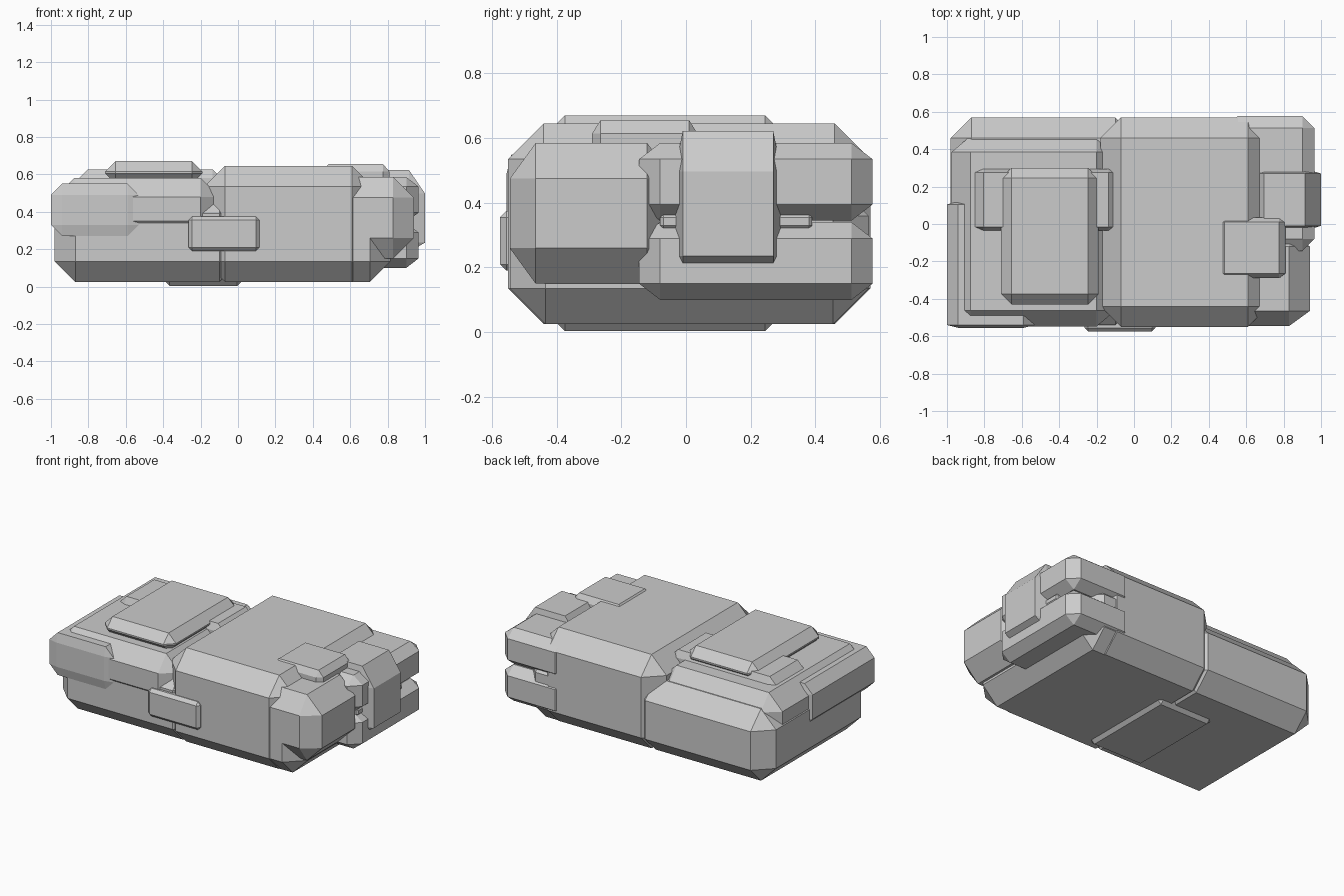
import bpy, bmesh
from itertools import product

cube = bpy.data.objects.get("Cube")
if cube:
    bpy.data.objects.remove(cube, do_unlink=True)

grey = bpy.data.materials.new("stone grey")
grey.use_nodes = True
grey.diffuse_color = (0.6, 0.6, 0.6, 1)
grey.node_tree.nodes["Principled BSDF"].inputs["Base Color"].default_value = (0.6, 0.6, 0.6, 1)


def block(name, xs, ys, zs, c, cut_top=None):
    """Box with all edges and corners cut; c is one size or a size per axis."""
    cx, cy, cz = c if isinstance(c, tuple) else (c, c, c)
    bm = bmesh.new()
    for i, j, k in product((0, 1), repeat=3):
        x, y, z = xs[i], ys[j], zs[k]
        ix = x + cx * (1 - 2 * i)
        iy = y + cy * (1 - 2 * j)
        iz = z + (cut_top if k and cut_top else cz) * (1 - 2 * k)
        for p in ((x, iy, iz), (ix, y, iz), (ix, iy, z)):
            bm.verts.new(p)
    hull = bmesh.ops.convex_hull(bm, input=bm.verts)
    bmesh.ops.dissolve_limit(bm, angle_limit=0.01, verts=bm.verts, edges=bm.edges)
    bmesh.ops.recalc_face_normals(bm, faces=bm.faces)
    mesh = bpy.data.meshes.new(name)
    bm.to_mesh(mesh)
    bm.free()
    mesh.materials.append(grey)
    ob = bpy.data.objects.new(name, mesh)
    bpy.context.collection.objects.link(ob)


# Large body on the +x half
block("tall_body", (-0.18, 0.72), (-0.55, 0.57), (0.025, 0.645), 0.11)
block("tall_body_base", (-0.09, 0.815), (-0.545, 0.565), (0.025, 0.47), 0.11)

# Lower body on the -x half, with its stepped top
block("low_body_base", (-0.98, 0.01), (-0.54, 0.57), (0.025, 0.5), 0.11)
block("low_body_slab", (-0.975, -0.1), (-0.548, 0.47), (0.25, 0.58), (0.1, 0.085, 0.1))
block("side_strip", (-1.0, -0.53), (-0.555, 0.12), (0.27, 0.55), (0.06, 0.015, 0.06))

# Plates on the top and underside
block("top_plate", (-0.71, -0.19), (-0.43, 0.3), (0.55, 0.67), 0.055)
block("cross_plate", (-0.85, -0.09), (-0.035, 0.295), (0.42, 0.625), (0.045, 0.02, 0.045))
block("corner_plate", (0.45, 0.81), (-0.29, 0.035), (0.42, 0.655), (0.035, 0.025, 0.04))
block("bottom_plate", (-0.42, 0.05), (-0.43, 0.3), (0.003, 0.12), 0.055)

# Pieces bridging the gap between the bodies
block("front_bridge", (-0.265, 0.115), (-0.575, -0.3), (0.19, 0.375), 0.02)
block("rear_bridge", (-0.22, 0.05), (0.2, 0.5), (0.12, 0.28), 0.03)

# Blocks clustered on the +x end
block("front_end_block", (0.45, 0.94), (-0.545, -0.04), (0.15, 0.585), (0.11, 0.08, 0.11))
for name, z in (("upper_end_block", 0.345), ("lower_end_block", 0.1)):
    block(name, (0.49, 0.965), (-0.145, 0.577), (z, z + 0.24), (0.065, 0.065, 0.05))
block("end_gap_bar", (0.5, 0.93), (-0.08, 0.39), (0.32, 0.365), 0.01)
block("end_band", (0.61, 1.0), (-0.035, 0.295), (0.185, 0.622), (0.085, 0.025, 0.05), cut_top=0.125)
